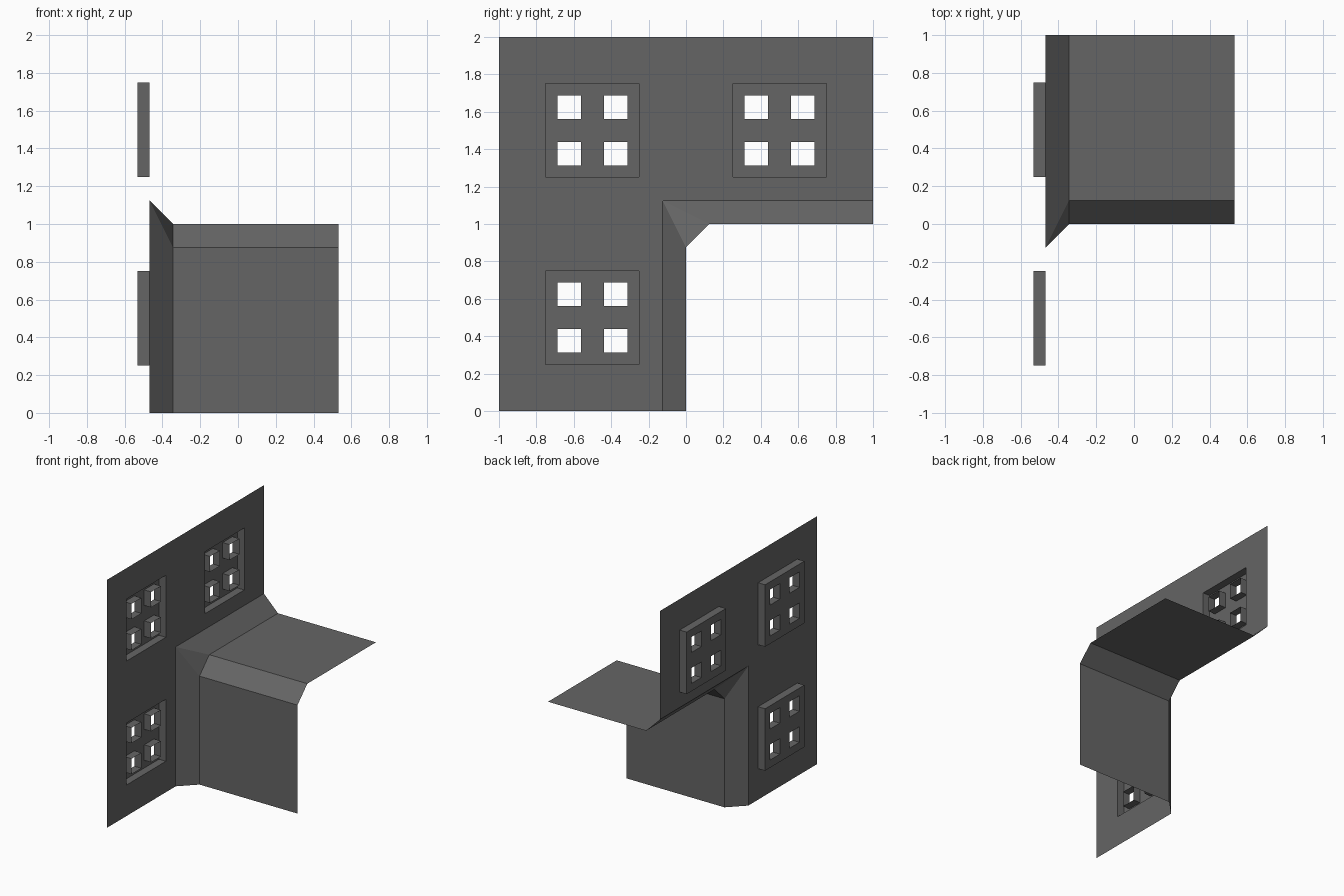
import bpy
import bmesh

if "Cube" in bpy.data.objects:
    bpy.data.objects.remove(bpy.data.objects["Cube"])

grey = bpy.data.materials.new("dark grey")
grey.diffuse_color = (0.13, 0.13, 0.13, 1)
grey.use_nodes = True
grey.node_tree.nodes["Principled BSDF"].inputs["Base Color"].default_value = grey.diffuse_color

WALL_X, BACK_X = -0.46875, -0.53125     # wall face and back of the window recesses
IN_X, OUT_X = -0.34375, 0.53125         # inner and outer ends of the two wing panels
C = 0.125                               # chamfer size


def finish(name, bm):
    bmesh.ops.remove_doubles(bm, verts=bm.verts, dist=1e-5)
    mesh = bpy.data.meshes.new(name)
    bm.to_mesh(mesh)
    bm.free()
    mesh.materials.append(grey)
    obj = bpy.data.objects.new(name, mesh)
    bpy.context.collection.objects.link(obj)


def face(bm, *points):
    bm.faces.new([bm.verts.new(p) for p in points])


def panel(bm, x, ys, zs, is_open):
    """Sheet facing +x made of grid cells, leaving out the open ones."""
    for y0, y1 in zip(ys, ys[1:]):
        for z0, z1 in zip(zs, zs[1:]):
            if not is_open((y0 + y1) / 2, (z0 + z1) / 2):
                face(bm, (x, y0, z0), (x, y1, z0), (x, y1, z1), (x, y0, z1))


def sleeve(bm, cy, cz, half, inward):
    """Four thin sides of a square tube from the recess back to the wall face."""
    ring = [(cy - half, cz - half), (cy + half, cz - half),
            (cy + half, cz + half), (cy - half, cz + half)]
    if inward:
        ring.reverse()
    for a, b in zip(ring, ring[1:] + ring[:1]):
        face(bm, (BACK_X, *a), (BACK_X, *b), (WALL_X, *b), (WALL_X, *a))


# L-shaped wall with three square window openings
windows = [(-0.5, 0.5), (-0.5, 1.5), (0.5, 1.5)]


def wall_open(y, z):
    return (y > -C and z < 1 + C) or any(
        abs(y - cy) < 0.25 and abs(z - cz) < 0.25 for cy, cz in windows)


bm = bmesh.new()
panel(bm, WALL_X, [-1, -0.75, -0.25, -C, 0.25, 0.75, 1],
      [0, 0.25, 0.75, 1 + C, 1.25, 1.75, 2], wall_open)
finish("wall", bm)

# Window recesses: jambs, back plate with four holes, and a sleeve at each hole
cuts = [-0.25, -0.1875, -0.0625, 0.0625, 0.1875, 0.25]
for i, (cy, cz) in enumerate(windows):
    bm = bmesh.new()
    panel(bm, BACK_X, [cy + c for c in cuts], [cz + c for c in cuts],
          lambda y, z: abs(abs(y - cy) - 0.125) < 0.06 and abs(abs(z - cz) - 0.125) < 0.06)
    sleeve(bm, cy, cz, 0.25, True)
    for dy in (-0.125, 0.125):
        for dz in (-0.125, 0.125):
            sleeve(bm, cy + dy, cz + dz, 0.0625, False)
    finish(f"window_{i + 1}", bm)

# Upright wing facing the front
bm = bmesh.new()
face(bm, (IN_X, 0, 0), (OUT_X, 0, 0), (OUT_X, 0, 1 - C), (IN_X, 0, 1 - C))
finish("upright_panel", bm)

# Level wing on top
bm = bmesh.new()
face(bm, (IN_X, C, 1), (OUT_X, C, 1), (OUT_X, 1, 1), (IN_X, 1, 1))
finish("top_panel", bm)

# Chamfers joining the wall and the wings, meeting in a corner triangle
apex = (WALL_X, -C, 1 + C)
low = (IN_X, 0, 1 - C)
high = (IN_X, C, 1)
bm = bmesh.new()
face(bm, low, (OUT_X, 0, 1 - C), (OUT_X, C, 1), high)
face(bm, (WALL_X, -C, 0), (IN_X, 0, 0), low, apex)
face(bm, apex, high, (IN_X, 1, 1), (WALL_X, 1, 1 + C))
face(bm, apex, low, high)
finish("chamfers", bm)
